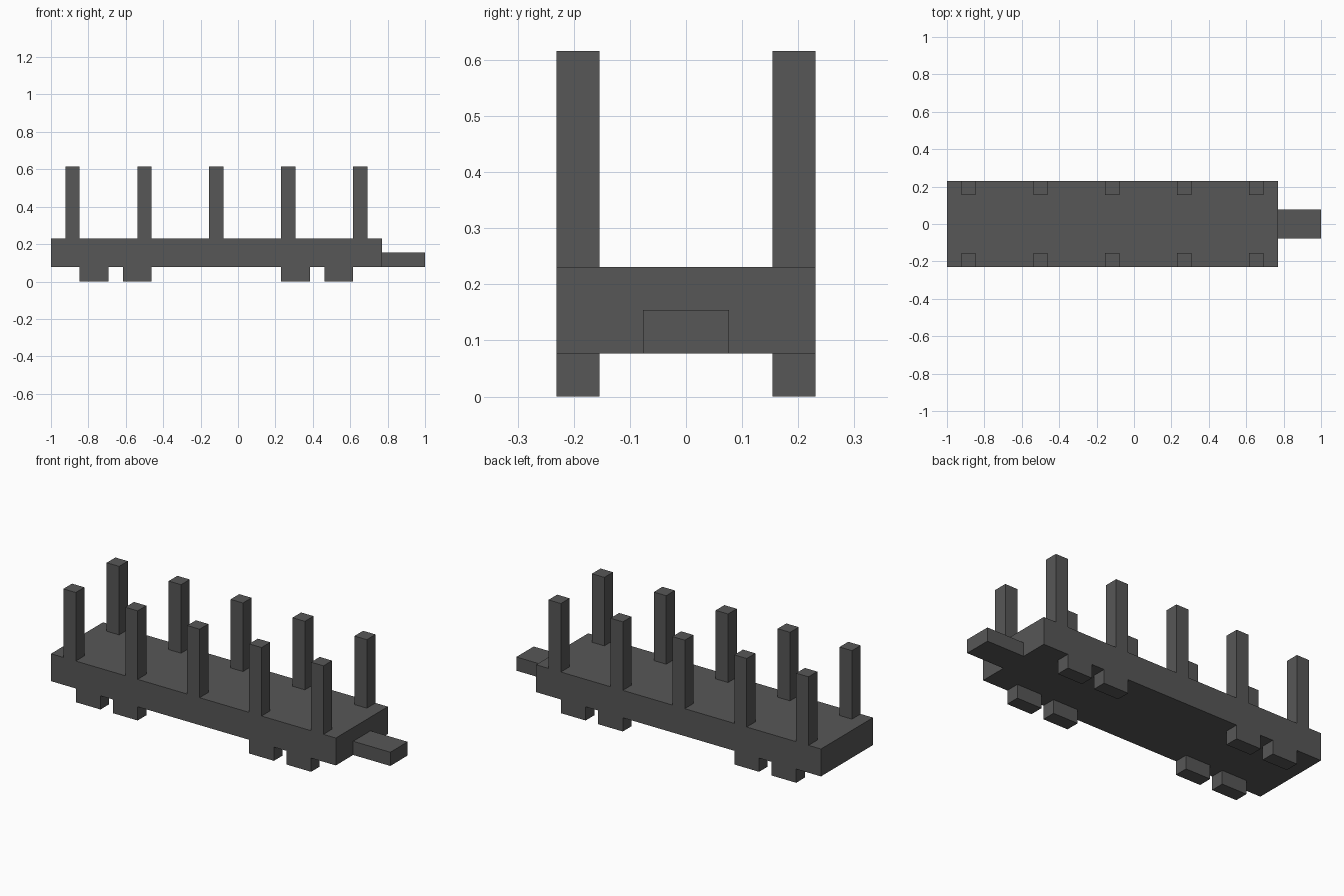
import bpy

default = bpy.data.objects.get("Cube")
if default:
    bpy.data.objects.remove(default, do_unlink=True)

U = 1 / 13  # one module; the wagon is 26 modules long

grey = bpy.data.materials.new("dark grey")
grey.use_nodes = True
colour = (0.095, 0.095, 0.095, 1)
grey.diffuse_color = colour
grey.node_tree.nodes["Principled BSDF"].inputs["Base Color"].default_value = colour


def box(name, low, high):
    """Flat-sided block between two corners given in modules."""
    centre = [(a + b) / 2 * U for a, b in zip(low, high)]
    bpy.ops.mesh.primitive_cube_add(size=1, location=centre)
    part = bpy.context.object
    part.name = name
    part.scale = [(b - a) * U for a, b in zip(low, high)]
    bpy.ops.object.transform_apply(location=False, rotation=False, scale=True)
    part.data.materials.append(grey)
    return part


# Wagon bed and the coupling bar at its end
box("wagon_bed", (-13, -3, 1), (10, 3, 3))
box("coupling_bar", (10, -1, 1), (13, 1, 2))

# Stakes and wheel blocks along both sides
for side, y in (("right", -3), ("left", 2)):
    for i in range(5):
        x = -12 + 5 * i
        box(f"{side}_stake_{i + 1}", (x, y, 3), (x + 1, y + 1, 8))
    for i, x in enumerate((-11, -8, 3, 6)):
        box(f"{side}_wheel_block_{i + 1}", (x, y, 0), (x + 2, y + 1, 1))
